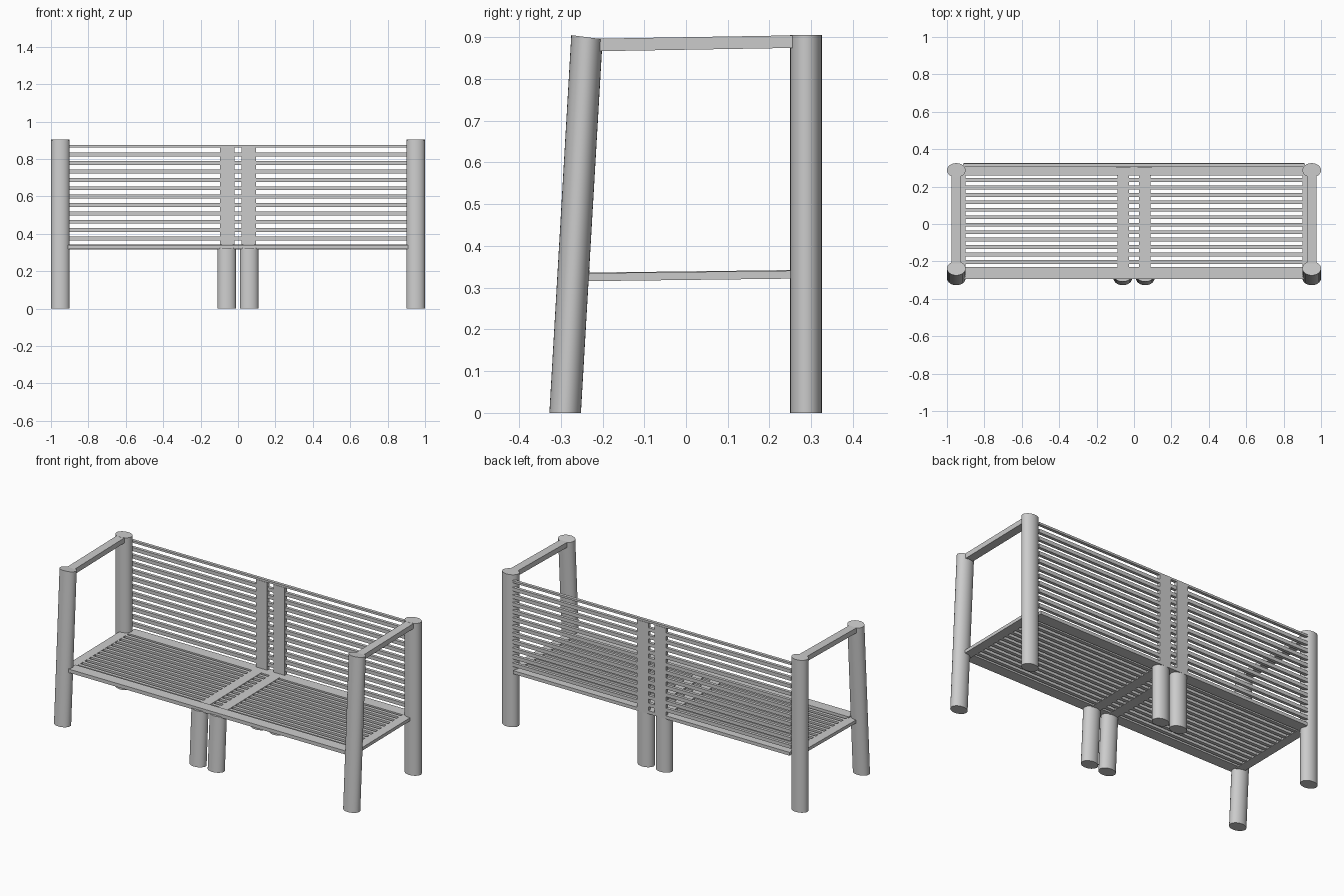
import bpy, bmesh, math
from mathutils import Vector, Matrix

if "Cube" in bpy.data.objects:
    bpy.data.objects.remove(bpy.data.objects["Cube"])

LEAN = 0.058           # front legs lean back: dy per dz
RX, RY = 0.05, 0.0378  # oval post radii


def finish(name, bm, smooth=False):
    bmesh.ops.recalc_face_normals(bm, faces=bm.faces)
    me = bpy.data.meshes.new(name)
    bm.to_mesh(me)
    bm.free()
    ob = bpy.data.objects.new(name, me)
    bpy.context.collection.objects.link(ob)
    if smooth:
        bpy.ops.object.select_all(action='DESELECT')
        ob.select_set(True)
        bpy.context.view_layer.objects.active = ob
        bpy.ops.object.shade_smooth_by_angle(angle=math.radians(35))
    return ob


def post(name, x, y, height, lean=0.0, square_cut=False):
    """Oval post; square_cut tips the top so it is square to the lean."""
    bm = bmesh.new()
    n = 32
    rings = []
    for top in (0, 1):
        ring = []
        for i in range(n):
            a = 2 * math.pi * i / n
            dy = RY * math.sin(a)
            z = top * (height - (dy * 0.13 if square_cut else 0))
            ring.append(bm.verts.new((x + RX * math.cos(a), y + dy + lean * z, z)))
        rings.append(ring)
    for i in range(n):
        j = (i + 1) % n
        bm.faces.new((rings[0][i], rings[0][j], rings[1][j], rings[1][i]))
    bm.faces.new(rings[0])
    bm.faces.new(rings[1])
    return finish(name, bm, True)


def box(name, x0, x1, y0, y1, z0, z1, slope=0.0):
    """Box whose height rises with y by slope."""
    bm = bmesh.new()
    bmesh.ops.create_cube(bm, size=1)
    for v in bm.verts:
        v.co.x = x0 if v.co.x < 0 else x1
        v.co.y = y0 if v.co.y < 0 else y1
        v.co.z = (z0 if v.co.z < 0 else z1) + slope * v.co.y
    return finish(name, bm)


FRONT_Y, BACK_Y = -0.2895, 0.2875
TILT = 0.0125

for side, s in (("left", -1), ("right", 1)):
    # full-height end posts
    post(f"front_post_{side}", s * 0.95, FRONT_Y, 0.90, LEAN, True)
    post(f"back_post_{side}", s * 0.95, BACK_Y, 0.905)
    # short middle legs under the seat
    post(f"front_middle_leg_{side}", s * 0.06, FRONT_Y, 0.325, LEAN)
    post(f"back_middle_leg_{side}", s * 0.06, BACK_Y, 0.33)
    # armrest and seat side rail
    xa, xb = sorted((s * 0.925, s * 0.975))
    box(f"armrest_{side}", xa, xb, -0.22, 0.27, 0.87, 0.90, 0.017)
    box(f"seat_side_rail_{side}", *sorted((s * 0.90, s * 0.955)), -0.25, 0.27, 0.3185, 0.3375, TILT)
    # cross strips on seat and backrest
    box(f"seat_strip_{side}", *sorted((s * 0.028, s * 0.088)), -0.24, 0.27, 0.319, 0.339, TILT)
    box(f"back_strip_{side}", *sorted((s * 0.02, s * 0.095)), 0.303, 0.325, 0.33, 0.862)

# front and rear seat rails
box("seat_front_rail", -0.908, 0.908, -0.295, -0.23, 0.323, 0.344, TILT)
box("seat_back_rail", -0.908, 0.908, 0.258, 0.325, 0.3185, 0.338, TILT)

# seat slats
for i in range(12):
    y = 0.235 - i * 0.0398
    box(f"seat_slat_{i + 1}", -0.925, 0.925, y - 0.01, y + 0.01, 0.320, 0.337, TILT)

# backrest slats
for i in range(12):
    z = 0.375 + i * 0.0448
    h = 0.006 if i == 11 else 0.0105
    box(f"back_slat_{i + 1}", -0.915, 0.915, 0.305, 0.323, z - h, z + h)
